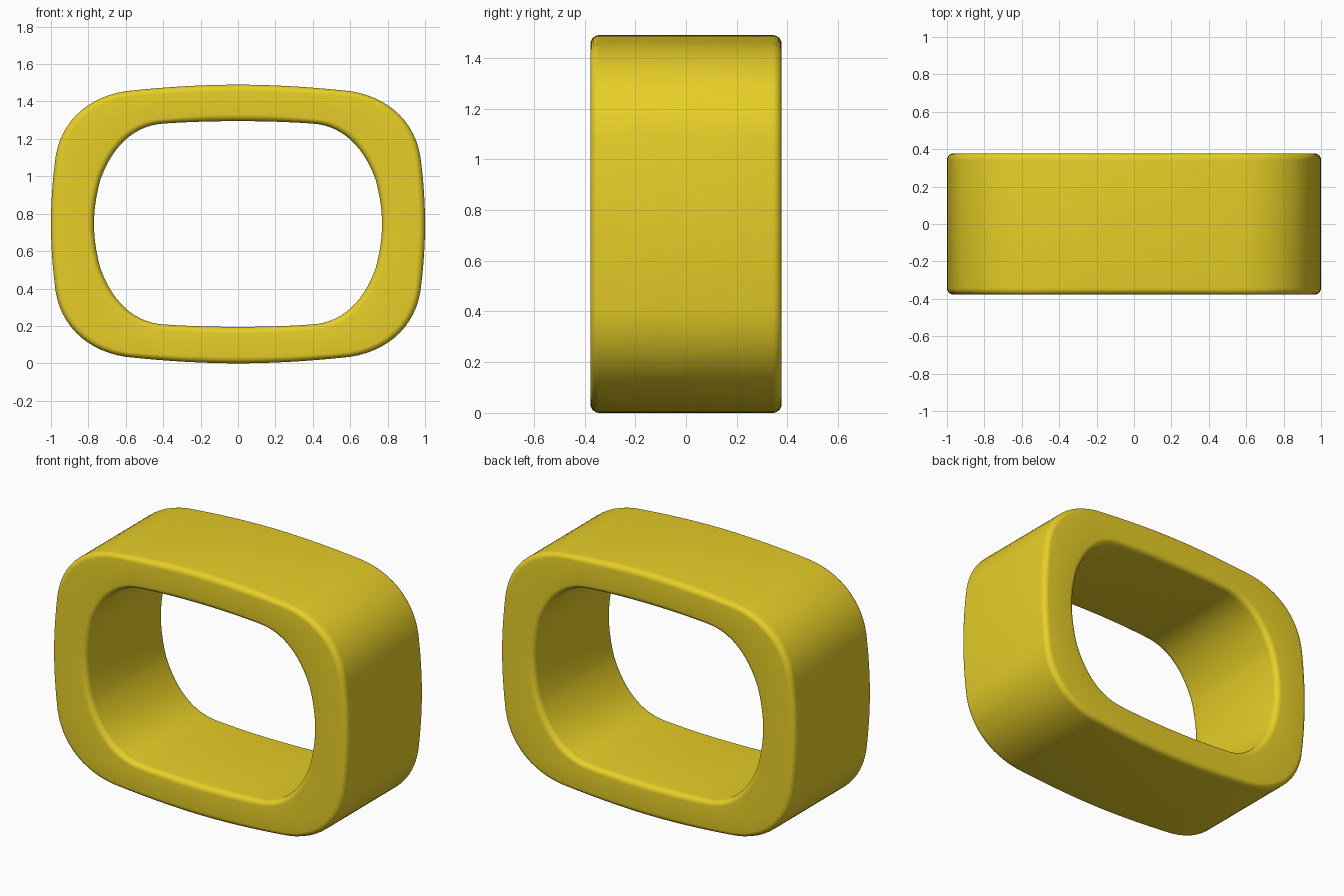
import bpy, bmesh, math
from mathutils import Vector
from mathutils.geometry import interpolate_bezier

if "Cube" in bpy.data.objects:
    bpy.data.objects.remove(bpy.data.objects["Cube"])

STEPS = 14
CENTRE_Z = 0.745
HALF_DEPTH = 0.377
R = 0.035


def closed_outline(segments):
    """Bezier quarter outline, mirrored into a full loop (x, z)."""
    quarter = []
    for a, b, c, d in segments:
        pts = interpolate_bezier(*[Vector((x, z, 0)) for x, z in (a, b, c, d)], STEPS)
        quarter += [(p.x, p.y) for p in pts][:-1]
    end = segments[-1][3]
    lower = [(x, -z) for x, z in reversed(quarter)]
    right = quarter + [end] + lower
    left = [(-x, z) for x, z in reversed(right[1:-1])]
    return [Vector((x, 0, z + CENTRE_Z)) for x, z in right + left]


# Rounded-rectangle outlines with gently bowed sides
outer = closed_outline([
    ((0, .745), (.2, .745), (.42, .73), (.60, .71)),
    ((.60, .71), (.80, .68), (.945, .55), (.975, .36)),
    ((.975, .36), (.99, .25), (1, .12), (1, 0))])
inner = closed_outline([
    ((0, .55), (.15, .55), (.3, .545), (.42, .535)),
    ((.42, .535), (.58, .515), (.68, .39), (.735, .24)),
    ((.735, .24), (.76, .15), (.77, .07), (.77, 0))])

# Wall cross-section: rounded rectangle as (side, inset, y)
section = []
arc = [math.radians(a) for a in range(0, 91, 15)]
rim = [(R * (1 - math.cos(a)), HALF_DEPTH - R + R * math.sin(a)) for a in arc]
section += [(0, i, y) for i, y in rim]
section += [(1, i, y) for i, y in reversed(rim)]
section += [(1, i, -y) for i, y in rim]
section += [(0, i, -y) for i, y in reversed(rim)]

# Sweep the section round the outlines
bm = bmesh.new()
rings = []
for o, n in zip(outer, inner):
    across = (n - o).normalized()
    ring = []
    for side, inset, y in section:
        p = n - across * inset if side else o + across * inset
        ring.append(bm.verts.new((p.x, y, p.z)))
    rings.append(ring)
count, k = len(rings), len(section)
for i in range(count):
    a, b = rings[i], rings[(i + 1) % count]
    for j in range(k):
        m = (j + 1) % k
        bm.faces.new((a[j], a[m], b[m], b[j]))
bmesh.ops.recalc_face_normals(bm, faces=bm.faces)
mesh = bpy.data.meshes.new("rounded_frame")
bm.to_mesh(mesh)
bm.free()

frame = bpy.data.objects.new("rounded_frame", mesh)
bpy.context.collection.objects.link(frame)
for face in mesh.polygons:
    face.use_smooth = True

# Yellow finish
yellow = bpy.data.materials.new("yellow")
yellow.diffuse_color = (0.80, 0.62, 0.02, 1)
yellow.use_nodes = True
yellow.node_tree.nodes["Principled BSDF"].inputs["Base Color"].default_value = yellow.diffuse_color
mesh.materials.append(yellow)
